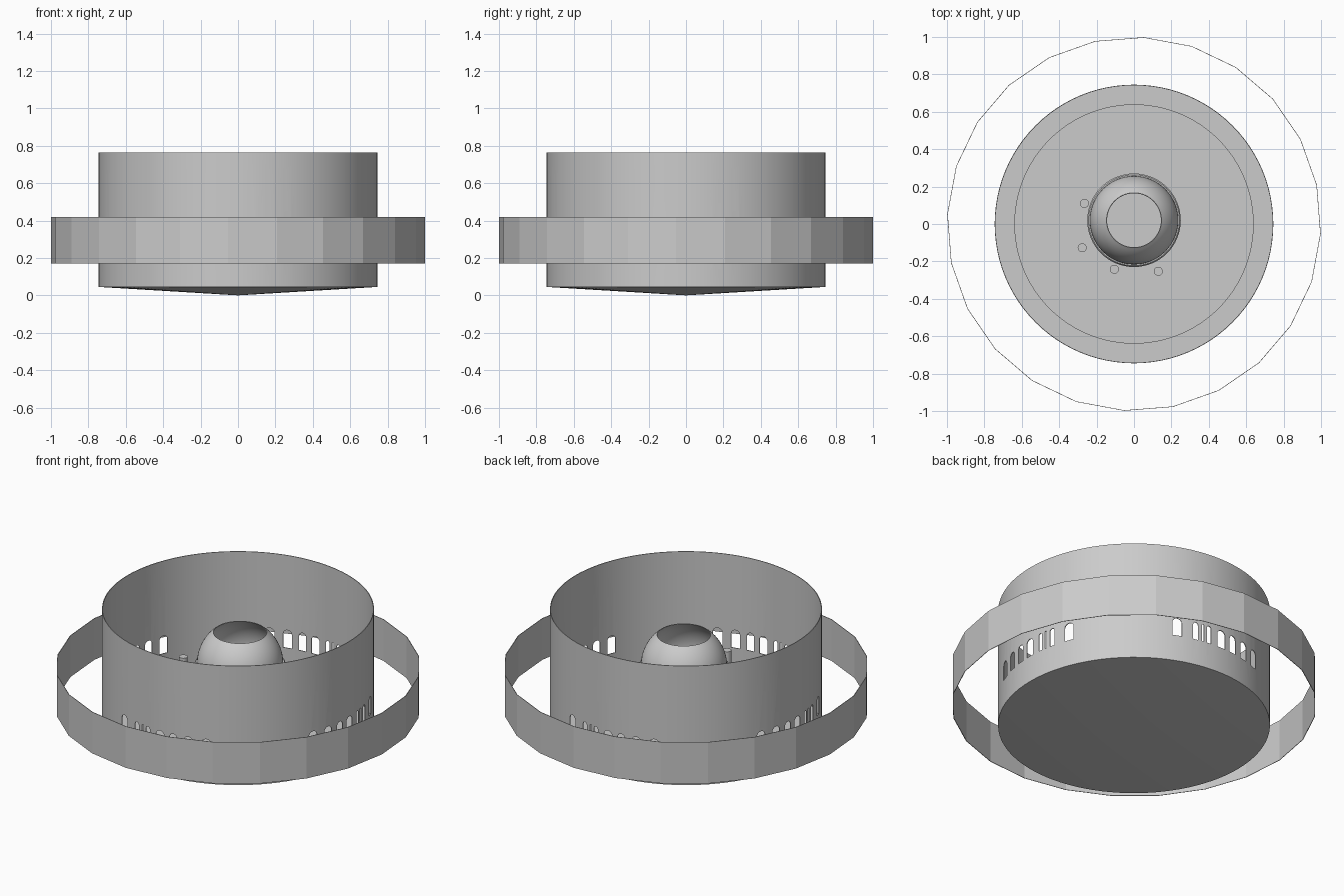
import bpy, bmesh
from math import sin, cos, pi, radians, sqrt

if "Cube" in bpy.data.objects:
    bpy.data.objects.remove(bpy.data.objects["Cube"])

grey = bpy.data.materials.new("stone_grey")
grey.use_nodes = True
grey.diffuse_color = (0.6, 0.6, 0.6, 1)
grey.node_tree.nodes["Principled BSDF"].inputs["Base Color"].default_value = (0.6, 0.6, 0.6, 1)


def finish(name, bm, smooth=True):
    bmesh.ops.recalc_face_normals(bm, faces=bm.faces)
    mesh = bpy.data.meshes.new(name)
    bm.to_mesh(mesh)
    bm.free()
    obj = bpy.data.objects.new(name, mesh)
    bpy.context.collection.objects.link(obj)
    mesh.materials.append(grey)
    if smooth:
        shade(obj)
    return obj


def shade(obj):
    bpy.ops.object.select_all(action="DESELECT")
    obj.select_set(True)
    bpy.context.view_layer.objects.active = obj
    bpy.ops.object.shade_smooth_by_angle(angle=radians(30))


def lathe(name, profile, sides, closed=False, centre=(0, 0), start=0, smooth=True):
    """Revolve (radius, height) points around a vertical axis."""
    bm = bmesh.new()
    rings = []
    for r, z in profile:
        rings.append([bm.verts.new((centre[0] + r * cos(start + 2 * pi * i / sides),
                                    centre[1] + r * sin(start + 2 * pi * i / sides), z))
                      for i in range(sides)])
    pairs = list(zip(rings, rings[1:]))
    if closed:
        pairs.append((rings[-1], rings[0]))
    for low, high in pairs:
        for i in range(sides):
            j = (i + 1) % sides
            bm.faces.new((low[i], low[j], high[j], high[i]))
    bmesh.ops.remove_doubles(bm, verts=bm.verts, dist=1e-5)
    return finish(name, bm, smooth)


# Outer wall, a thin open cylinder
R, THIN = 0.745, 0.004
wall = lathe("outer_wall", [(R, 0.045), (R, 0.765), (R - THIN, 0.765), (R - THIN, 0.045)],
             96, closed=True, smooth=False)

# Arched window cutters: (angle from the group centre, width)
windows = [(-21.5, 0.055), (-13, 0.03), (-9.5, 0.014), (-6.5, 0.026),
           (0, 0.055), (6.5, 0.045), (13.5, 0.052), (21.5, 0.055)]
SILL, CROWN = 0.205, 0.313
bm = bmesh.new()
for group, flip in ((0, -1), (90, 1), (180, -1), (270, 1)):
    for offset, width in windows:
        a = radians(group + flip * offset)
        h = width / 2
        outline = [(-h, SILL), (h, SILL)]
        outline += [(h * cos(pi * k / 8), CROWN - h + h * sin(pi * k / 8)) for k in range(9)]
        inner, outer = [[bm.verts.new((r * cos(a) - t * sin(a), r * sin(a) + t * cos(a), z))
                         for t, z in outline] for r in (R - 0.05, R + 0.05)]
        bm.faces.new(inner)
        bm.faces.new(outer)
        for i in range(len(outline)):
            j = (i + 1) % len(outline)
            bm.faces.new((inner[i], inner[j], outer[j], outer[i]))
cutter = finish("window_cutter", bm, smooth=False)
cutter.hide_render = True

cut = wall.modifiers.new("windows", "BOOLEAN")
cut.operation = "DIFFERENCE"
cut.solver = "EXACT"
cut.object = cutter
bpy.context.view_layer.objects.active = wall
bpy.ops.object.modifier_apply(modifier=cut.name)
bpy.data.objects.remove(cutter)
shade(wall)

# Shallow conical underside and the floor above it
lathe("conical_base", [(0, 0), (R, 0.045), (R, 0.05), (0, 0.05)], 96)
lathe("floor_plate", [(0, 0.05), (0.64, 0.05), (0.64, 0.08), (0, 0.08)], 96)

# Faceted band around the wall
lathe("outer_band", [(1, 0.17), (1, 0.42), (0.997, 0.42), (0.997, 0.17)],
      24, closed=True, start=radians(12), smooth=False)

# Central dome with a round opening, on a slim collar
MIDDLE = (0, 0.02)
D, MID_Z, HOLE = 0.236, 0.43, 0.147
top = MID_Z + sqrt(D * D - HOLE * HOLE)
arc = [(D * cos(radians(k * 51.5 / 12)), MID_Z + D * sin(radians(k * 51.5 / 12)))
       for k in range(13)]
lathe("central_dome", [(D, 0.08)] + arc + [(HOLE - 0.003, top - 0.002)]
      + [(r - 0.004, z - 0.003) for r, z in reversed(arc[:-1])] + [(D - 0.004, 0.08)],
      64, closed=True, centre=MIDDLE)
lathe("dome_collar", [(0.25, 0.08), (0.25, 0.42), (0.243, 0.43), (D - 0.002, 0.43)],
      64, centre=MIDDLE)

# Small posts around the dome
for n, spot in enumerate([(-0.265, 0.11), (-0.277, -0.127), (-0.105, -0.242), (0.13, -0.253)]):
    lathe(f"post_{n + 1}", [(0, 0.08), (0.024, 0.08), (0.024, 0.45), (0, 0.45)],
          16, centre=spot)
